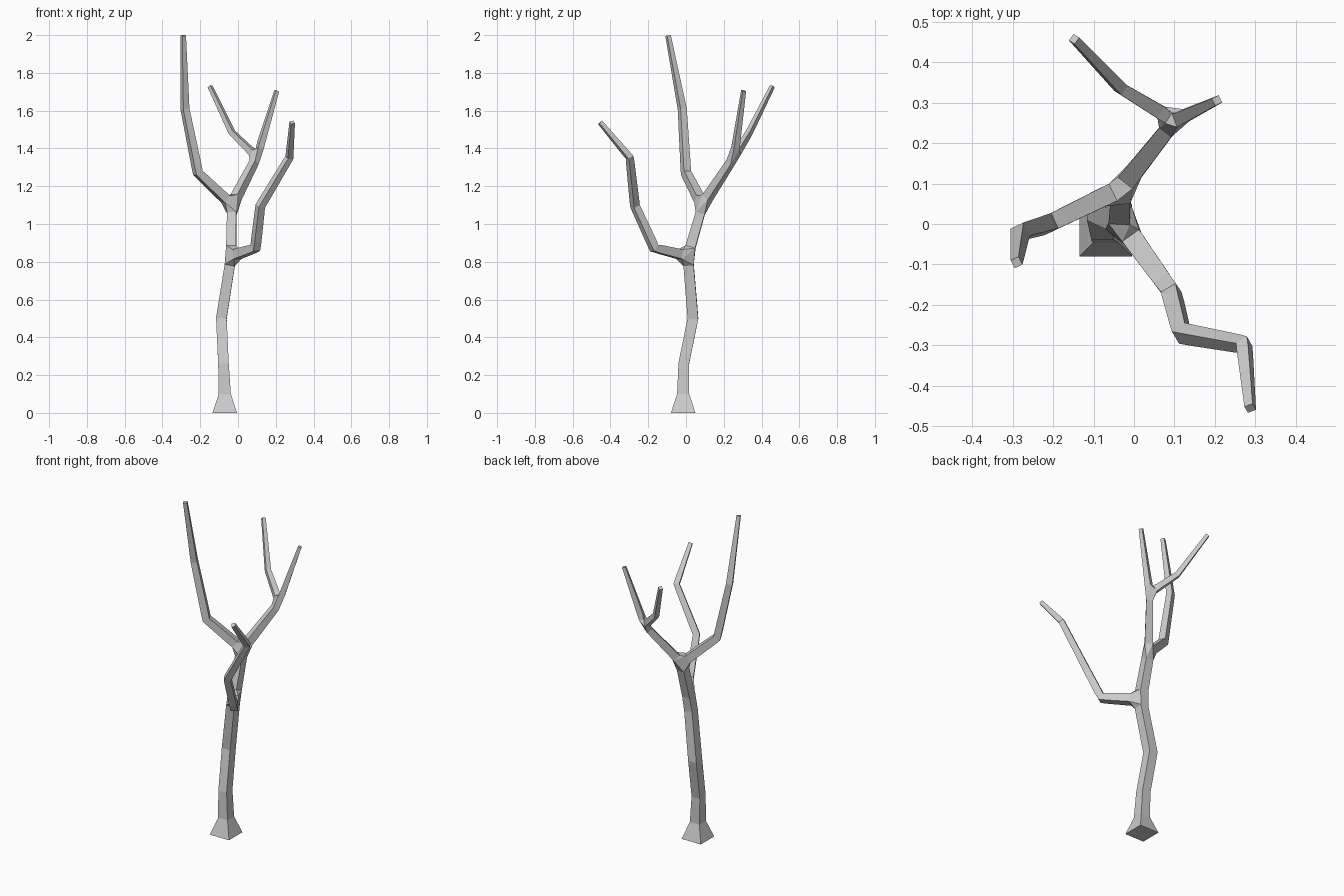
import bpy

if "Cube" in bpy.data.objects:
    bpy.data.objects.remove(bpy.data.objects["Cube"])

# Limbs as skeleton joints: x, y, z, half width
trunk = [(-.07, -.015, 0, .065), (-.07, -.015, .1, .032), (-.077, -.012, .26, .028),
         (-.088, .037, .5, .028), (-.036, .01, .83, .027), (-.032, .088, 1.1, .024)]
left_limb = [(-.212, 0, 1.27, .021), (-.281, -.02, 1.61, .018), (-.29, -.095, 1.998, .011)]
back_limb = [(.1, .255, 1.355, .018), (.205, .305, 1.705, .010)]
back_twig = [(-.032, .335, 1.485, .014), (-.148, .457, 1.728, .010)]
front_limb = [(.092, -.168, .873, .021), (.118, -.27, 1.095, .019),
              (.272, -.298, 1.352, .016), (.287, -.455, 1.538, .011)]

joints, edges = [], []


def add_limb(points, parent=None):
    """Chain points onto a parent joint and return their indices."""
    ids = []
    for p in points:
        joints.append(p)
        i = len(joints) - 1
        if parent is not None:
            edges.append((parent, i))
        parent = i
        ids.append(i)
    return ids


t = add_limb(trunk)
add_limb(left_limb, t[5])
b = add_limb(back_limb, t[5])
add_limb(back_twig, b[0])
add_limb(front_limb, t[4])

# Bare tree: square-section skin over the skeleton
mesh = bpy.data.meshes.new("bare_tree")
mesh.from_pydata([j[:3] for j in joints], edges, [])
tree = bpy.data.objects.new("bare_tree", mesh)
bpy.context.collection.objects.link(tree)
bpy.context.view_layer.objects.active = tree
tree.select_set(True)
skin = tree.modifiers.new("Skin", 'SKIN')
skin.branch_smoothing = 0
skin.use_smooth_shade = False
if not mesh.skin_vertices:
    bpy.ops.mesh.customdata_skin_add()
for i, (sv, j) in enumerate(zip(mesh.skin_vertices[0].data, joints)):
    sv.radius = (j[3], j[3])
    sv.use_root = i == 0
